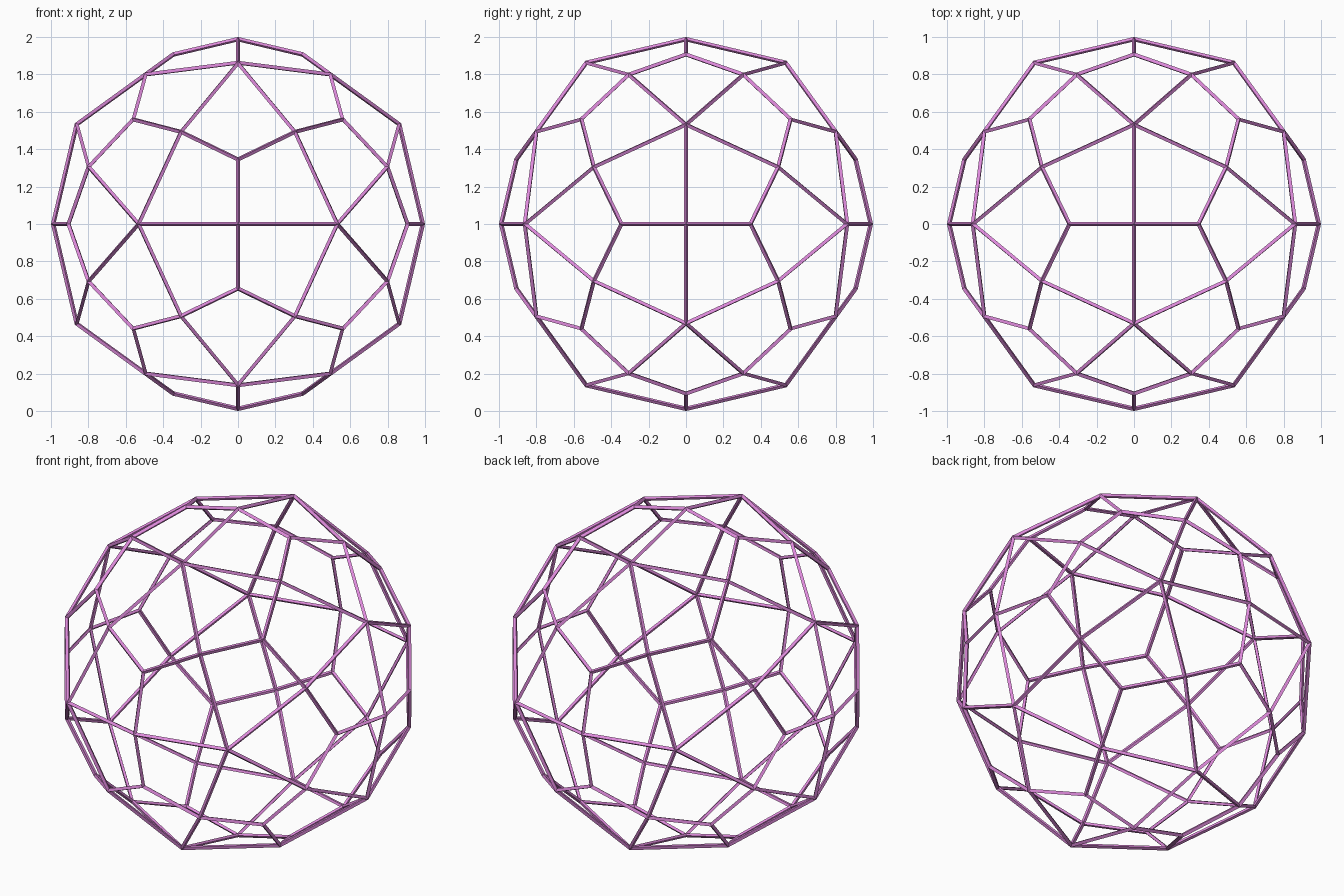
import bpy, bmesh, math
from itertools import product

if "Cube" in bpy.data.objects:
    bpy.data.objects.remove(bpy.data.objects["Cube"])

R = 0.988         # distance of the four-way joints from the centre
T = 0.024         # strut thickness
s5 = math.sqrt(5)
k = R / s5
seeds = [
    (0, 0, s5),                                   # four-way joints on the axes
    ((5 - s5) / 4, (5 + s5) / 4, s5 / 2),         # remaining four-way joints
    ((5 + s5) / 6, (5 + 3 * s5) / 6, 0),          # five-way joints
    ((25 + 9 * s5) / 22, (15 + s5) / 22, 0),      # three-way joints
    ((5 + 4 * s5) / 11,) * 3,
]

# all sign changes and cyclic shifts of the seed points
points = set()
for seed in seeds:
    for signs in product((-1, 1), repeat=3):
        p = [c * s * k for c, s in zip(seed, signs)]
        for i in range(3):
            points.add(tuple(round(c, 6) + 0.0 for c in p[i:] + p[:i]))

# hull of the joints, merged to sixty kite faces
bm = bmesh.new()
for p in sorted(points):
    bm.verts.new(p)
bmesh.ops.convex_hull(bm, input=bm.verts[:])
bmesh.ops.dissolve_limit(bm, angle_limit=math.radians(3),
                         verts=bm.verts[:], edges=bm.edges[:])
bmesh.ops.recalc_face_normals(bm, faces=bm.faces[:])
mesh = bpy.data.meshes.new("kite_lattice_ball")
bm.to_mesh(mesh)
bm.free()

ball = bpy.data.objects.new("kite_lattice_ball", mesh)
bpy.context.collection.objects.link(ball)
ball.location.z = 1

# open struts along every kite edge
wire = ball.modifiers.new("struts", 'WIREFRAME')
wire.thickness = T
wire.offset = 0
wire.use_even_offset = True
wire.use_replace = True

mat = bpy.data.materials.new("orchid")
mat.diffuse_color = (0.72, 0.25, 0.70, 1)
mat.use_nodes = True
mat.node_tree.nodes["Principled BSDF"].inputs["Base Color"].default_value = mat.diffuse_color
mesh.materials.append(mat)
